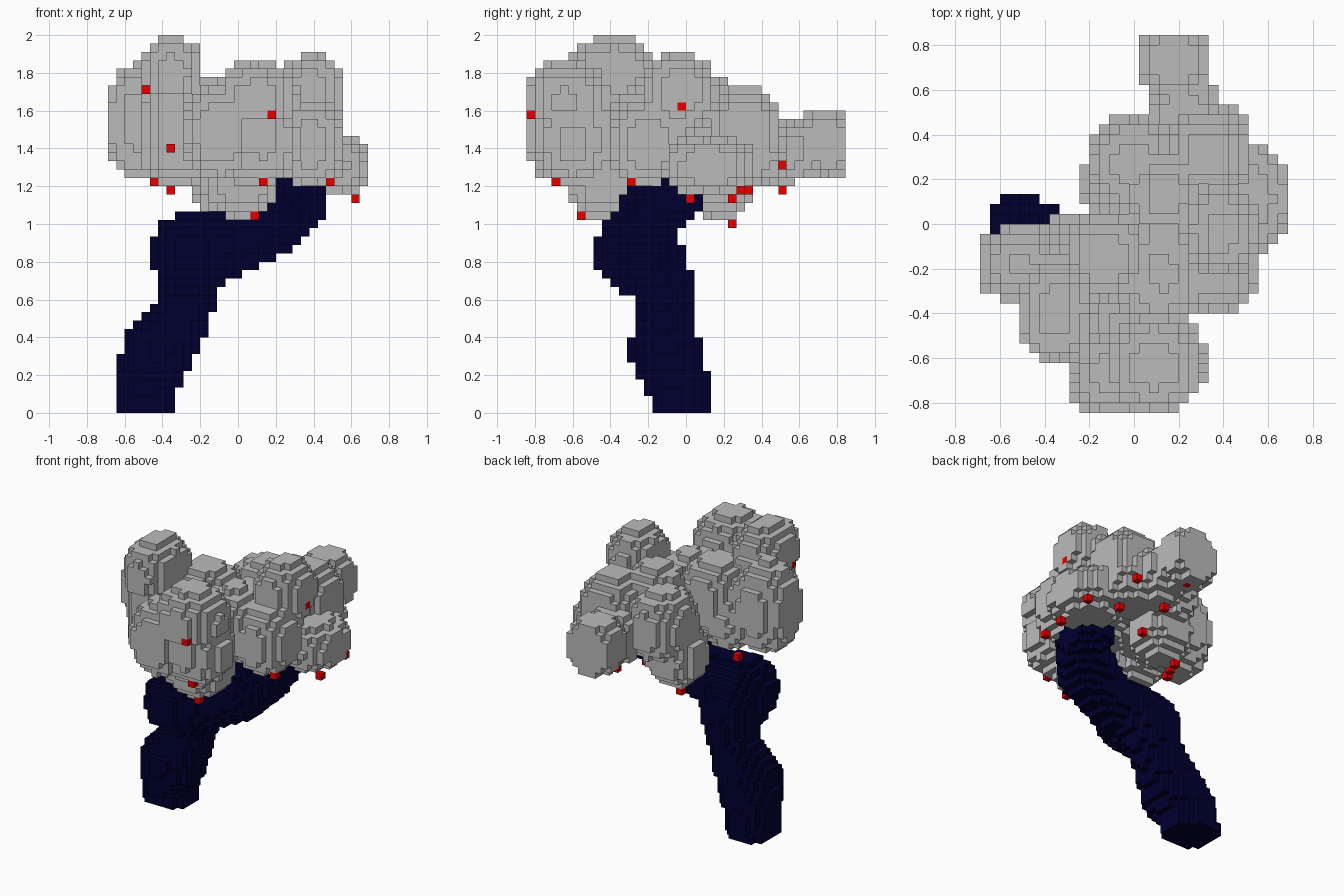
import bpy
import bmesh
import math
from mathutils import Vector

if "Cube" in bpy.data.objects:
    bpy.data.objects.remove(bpy.data.objects["Cube"], do_unlink=True)

# Voxel grid: 31 x 38 x 45 cells, the tallest side is 2 units
V = 2 / 45
DIMS = (31, 38, 45)
ORIGIN = Vector((-15.5 * V, -19 * V, 0))


def make_material(name, color):
    mat = bpy.data.materials.new(name)
    mat.use_nodes = True
    mat.diffuse_color = color
    bsdf = mat.node_tree.nodes["Principled BSDF"]
    bsdf.inputs["Base Color"].default_value = color
    bsdf.inputs["Roughness"].default_value = 0.9
    return mat


def cell_of(p):
    q = (Vector(p) - ORIGIN) / V
    return tuple(min(max(math.floor(c), 0), n - 1) for c, n in zip(q, DIMS))


def ball(center, radii, power=2.1):
    """Cells whose centres lie in a slightly boxy ellipsoid, clipped to the grid."""
    lo = cell_of([c - r for c, r in zip(center, radii)])
    hi = cell_of([c + r for c, r in zip(center, radii)])
    cells = set()
    for i in range(lo[0], hi[0] + 1):
        for j in range(lo[1], hi[1] + 1):
            for k in range(lo[2], hi[2] + 1):
                p = ORIGIN + Vector((i + .5, j + .5, k + .5)) * V
                if sum((abs(a - c) / r) ** power for a, c, r in zip(p, center, radii)) <= 1:
                    cells.add((i, j, k))
    return cells


def build_voxels(name, cells, mat):
    """One mesh made of only the exposed cell faces."""
    bm = bmesh.new()
    verts = {}

    def corner(c):
        if c not in verts:
            verts[c] = bm.verts.new(ORIGIN + Vector(c) * V)
        return verts[c]

    for cell in sorted(cells):
        for axis in range(3):
            u, w = (axis + 1) % 3, (axis + 2) % 3
            for side in (0, 1):
                near = list(cell)
                near[axis] += 2 * side - 1
                if tuple(near) in cells:
                    continue
                loop = []
                for du, dw in ((0, 0), (1, 0), (1, 1), (0, 1)):
                    c = list(cell)
                    c[axis] += side
                    c[u] += du
                    c[w] += dw
                    loop.append(corner(tuple(c)))
                bm.faces.new(loop if side else loop[::-1])
    mesh = bpy.data.meshes.new(name)
    bm.to_mesh(mesh)
    bm.free()
    mesh.materials.append(mat)
    obj = bpy.data.objects.new(name, mesh)
    bpy.context.collection.objects.link(obj)
    return obj


# Trunk: balls swept along a leaning path (x, y, z, radius)
TRUNK = [
    (-.495, -.02, .00, .16), (-.485, -.05, .17, .165), (-.42, -.11, .32, .19),
    (-.32, -.12, .48, .155), (-.265, -.12, .64, .155), (-.25, -.17, .76, .19),
    (-.25, -.28, .85, .21), (.00, -.24, .895, .155), (.20, -.22, 1.01, .17),
    (.31, -.12, 1.12, .155), (.34, -.04, 1.18, .14),
]
trunk = set()
STEPS = 4
for a, b in zip(TRUNK, TRUNK[1:]):
    for s in range(STEPS + 1):
        x, y, z, r = (p + (q - p) * s / STEPS for p, q in zip(a, b))
        trunk |= ball((x, y, z), (r, r, r))

# Foliage clumps: centre and radii
CLUMPS = [
    ((-.35, -.39, 1.79), (.17, .24, .21)),    # highest clump
    ((-.50, -.18, 1.54), (.22, .18, .31)),    # right side, tall
    ((-.34, -.37, 1.56), (.19, .21, .20)),    # below the highest
    ((-.33, -.40, 1.38), (.19, .19, .19)),    # right front lower
    ((.09, -.63, 1.65), (.23, .22, .22)),     # front upper
    ((-.10, -.67, 1.48), (.20, .20, .25)),    # front lower right
    ((.13, -.60, 1.43), (.20, .19, .22)),     # front lower middle
    ((.01, -.44, 1.25), (.21, .21, .22)),     # front underside
    ((.39, -.03, 1.69), (.17, .20, .22)),     # left upper
    ((.38, -.19, 1.43), (.18, .22, .24)),     # left front
    ((.47, .12, 1.31), (.24, .26, .17)),      # left lower
    ((.33, .31, 1.52), (.20, .20, .22)),      # back left
    ((.32, .34, 1.36), (.21, .21, .18)),      # back left lower
    ((-.01, .27, 1.45), (.20, .23, .24)),     # back right
    ((.14, .13, 1.53), (.20, .20, .25)),      # back middle
    ((.22, .50, 1.38), (.17, .19, .18)),      # back inner
    ((.178, .74, 1.43), (.175, .19, .19)),    # back end
    ((-.06, .19, 1.23), (.19, .18, .21)),     # back underside
    ((-.14, -.15, 1.54), (.21, .21, .26)),    # core
    ((-.28, -.13, 1.40), (.16, .17, .18)),    # core right
    ((.12, -.22, 1.47), (.22, .26, .25)),     # core front
]
leaves = set()
for centre, radii in CLUMPS:
    leaves |= ball(centre, radii)

# Berries: single cells hanging on the foliage
BERRIES = [
    (.17, -.82, 1.58), (.09, -.56, 1.04), (.53, -.03, 1.62), (.62, .02, 1.13),
    (.62, .29, 1.18), (.14, .24, 1.13), (.42, .33, 1.18), (.17, .51, 1.18),
    (.40, .51, 1.31), (.17, .73, 1.265), (.13, -.69, 1.22), (-.09, -.72, 1.265),
    (-.45, -.20, 1.22), (-.36, -.06, 1.18), (-.36, -.60, 1.40), (-.49, -.47, 1.71),
    (.48, -.30, 1.22), (-.14, .24, 1.00),
]
berries = {cell_of(p) for p in BERRIES}

trunk -= berries
leaves -= trunk | berries

build_voxels("trunk", trunk, make_material("dark navy", (.0, .0, .03, 1)))
build_voxels("foliage", leaves, make_material("grey", (.50, .50, .50, 1)))
build_voxels("berries", berries, make_material("red", (.80, .0, .0, 1)))
